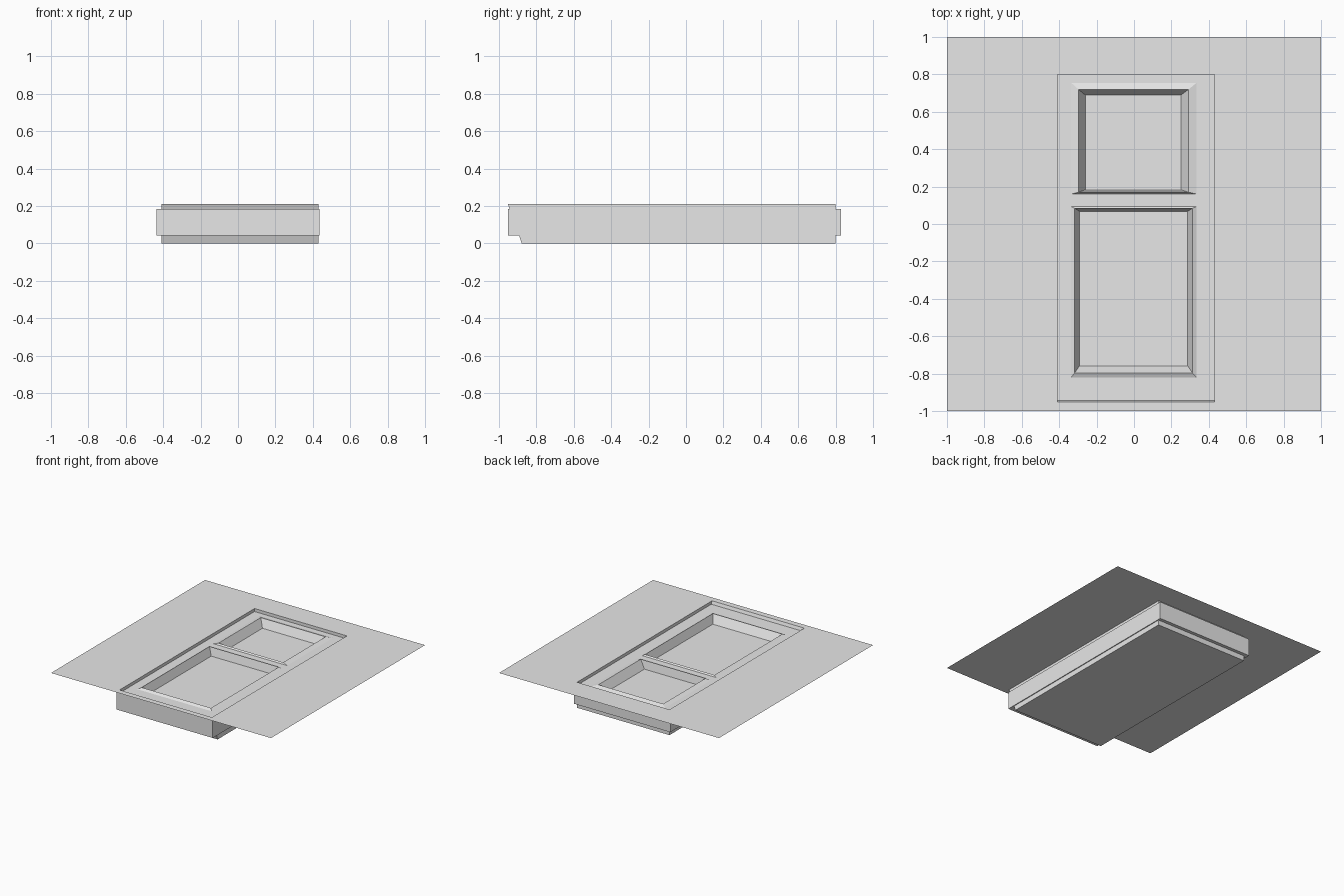
import bpy
import bmesh

cube = bpy.data.objects.get("Cube")
if cube:
    bpy.data.objects.remove(cube, do_unlink=True)

grey = bpy.data.materials.new("plain_grey")
grey.use_nodes = True
colour = (0.8, 0.8, 0.8, 1)
grey.diffuse_color = colour
grey.node_tree.nodes["Principled BSDF"].inputs["Base Color"].default_value = colour


def ring(bm, x0, x1, y0, y1, z):
    """Rectangle of four vertices, counter-clockwise from above."""
    corners = ((x0, y0), (x1, y0), (x1, y1), (x0, y1))
    return [bm.verts.new((x, y, z)) for x, y in corners]


def loft(bm, rects, cap_end=True):
    """Join successive rectangles with quads and close the last one."""
    rings = [ring(bm, *r) for r in rects]
    for a, b in zip(rings, rings[1:]):
        for i in range(4):
            j = (i + 1) % 4
            bm.faces.new((a[i], a[j], b[j], b[i]))
    if cap_end:
        bm.faces.new(rings[-1])
    return rings


def finish(bm, name):
    bmesh.ops.remove_doubles(bm, verts=bm.verts, dist=0.0005)
    mesh = bpy.data.meshes.new(name)
    bm.to_mesh(mesh)
    bm.free()
    mesh.materials.append(grey)
    obj = bpy.data.objects.new(name, mesh)
    bpy.context.collection.objects.link(obj)
    return obj


TOP, FACE, RIM, FLOOR, BASE = 0.21, 0.185, 0.196, 0.13, 0.042

# Wall sheet with a pocket whose front side slopes inwards
bm = bmesh.new()
loft(bm, [(-1, 1, -1, 1, TOP),
          (-0.41, 0.43, -0.952, 0.8, TOP),
          (-0.41, 0.43, -0.878, 0.8, 0)])
finish(bm, "wall_with_pocket")

# Door slab: sides and back
bm = bmesh.new()
W, FRONT, BACK, SPLIT = 0.437, -0.952, 0.828, 0.127
sides = loft(bm, [(-W, W, FRONT, BACK, BASE), (-W, W, FRONT, BACK, FACE)], cap_end=False)
bm.faces.new(reversed(sides[0]))

# Lower panel: raised moulding, then sloping recess
loft(bm, [(-W, W, FRONT, SPLIT, FACE),
          (-0.338, 0.335, -0.822, 0.094, FACE),
          (-0.318, 0.313, -0.797, 0.084, RIM),
          (-0.291, 0.287, -0.758, 0.068, FLOOR)])

# Upper panel
loft(bm, [(-W, W, SPLIT, BACK, FACE),
          (-0.336, 0.335, 0.16, 0.755, FACE),
          (-0.297, 0.292, 0.17, 0.72, RIM),
          (-0.26, 0.25, 0.183, 0.689, FLOOR)])
finish(bm, "panelled_door")
